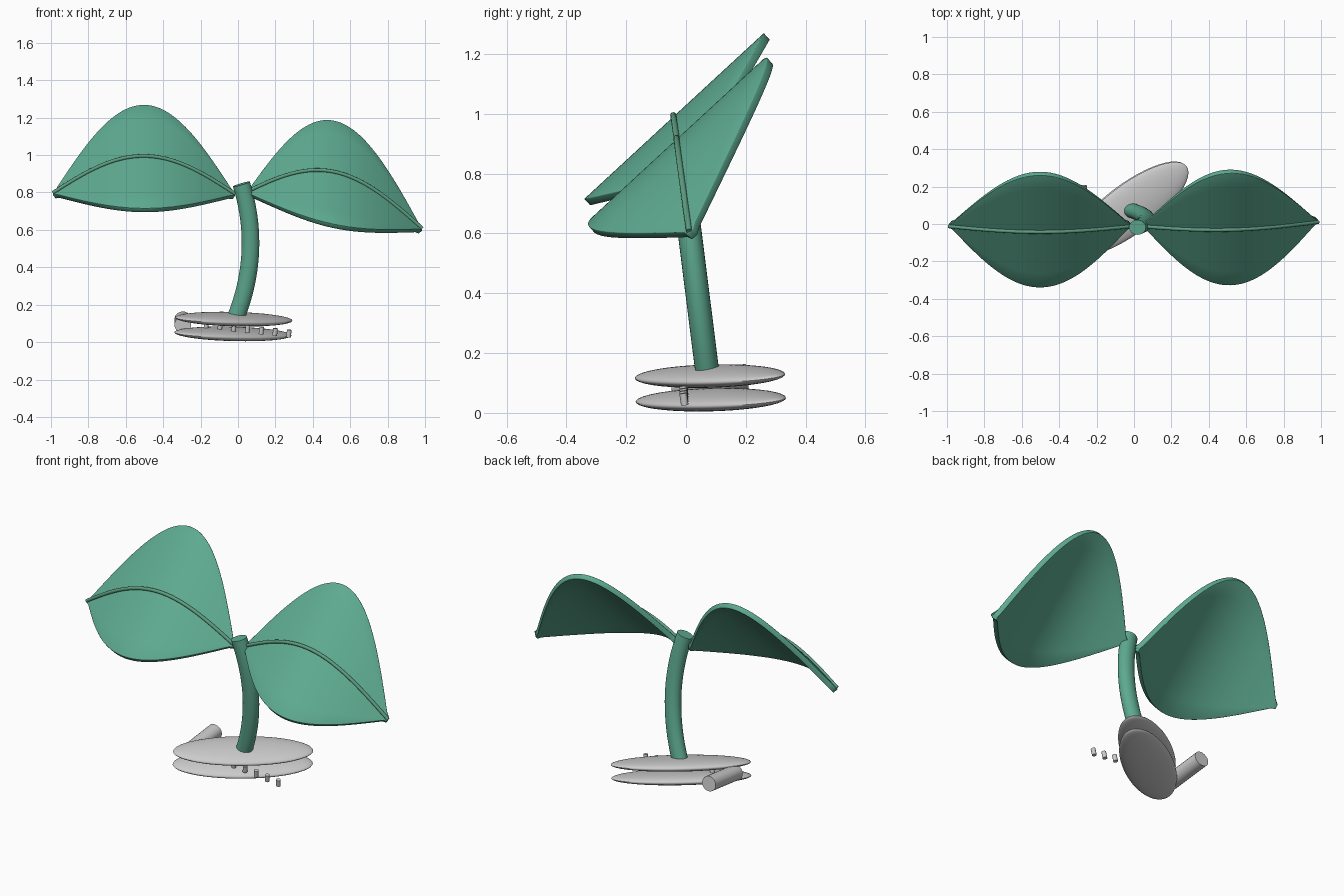
import bpy, bmesh
from math import sin, cos, pi, radians
from mathutils import Vector, Matrix

if "Cube" in bpy.data.objects:
    bpy.data.objects.remove(bpy.data.objects["Cube"])

green = bpy.data.materials.new("leaf_green")
green.diffuse_color = (0.11, 0.40, 0.28, 1)
green.use_nodes = True
green.node_tree.nodes["Principled BSDF"].inputs["Base Color"].default_value = green.diffuse_color
rib_green = bpy.data.materials.new("rib_green")
rib_green.diffuse_color = (0.11, 0.34, 0.22, 1)
rib_green.use_nodes = True
rib_green.node_tree.nodes["Principled BSDF"].inputs["Base Color"].default_value = rib_green.diffuse_color


def finish(name, bm, mat=None, angle=40):
    bmesh.ops.recalc_face_normals(bm, faces=bm.faces)
    me = bpy.data.meshes.new(name)
    bm.to_mesh(me)
    bm.free()
    ob = bpy.data.objects.new(name, me)
    bpy.context.collection.objects.link(ob)
    if mat:
        me.materials.append(mat)
    bpy.ops.object.select_all(action='DESELECT')
    ob.select_set(True)
    bpy.context.view_layer.objects.active = ob
    bpy.ops.object.shade_smooth_by_angle(angle=radians(angle))
    return ob


def tube(name, path, ra, rb, ref, mat=None, sides=24):
    """Capped tube along a path, elliptical section."""
    bm = bmesh.new()
    path = [Vector(p) for p in path]
    rings = []
    for i, p in enumerate(path):
        t = (path[min(i + 1, len(path) - 1)] - path[max(i - 1, 0)]).normalized()
        a = t.cross(Vector(ref)).normalized()
        b = t.cross(a)
        rings.append([bm.verts.new(p + a * ra * cos(2 * pi * k / sides) + b * rb * sin(2 * pi * k / sides))
                      for k in range(sides)])
    for r, s in zip(rings, rings[1:]):
        for k in range(sides):
            bm.faces.new((r[k], r[k - 1], s[k - 1], s[k]))
    bm.faces.new(rings[0])
    bm.faces.new(rings[-1])
    return finish(name, bm, mat)


def leaf(name, root, tip, bow, n=48, m=8):
    """Arched blade: a sine-width sheet swept along a bowed midline, plus its rib."""
    root, tip, bow = Vector(root), Vector(tip), Vector(bow)
    across = Vector((0, 0.30, 0.277))
    mid = [root.lerp(tip, i / n) + bow * sin(pi * i / n) for i in range(n + 1)]
    up = Vector((0, -0.68, 0.73))
    # closed shell: upper sheet and lower sheet with a wall around the rim
    bm = bmesh.new()
    grid = []
    for i, p in enumerate(mid):
        w = max(sin(pi * i / n), 0.03)
        grid.append([bm.verts.new(p + across * w * (2 * j / m - 1)) for j in range(m + 1)])
    for r, s in zip(grid, grid[1:]):
        for j in range(m):
            f = bm.faces.new((r[j], r[j + 1], s[j + 1], s[j]))
            f.normal_update()
            if f.normal.dot(up) < 0:
                f.normal_flip()
    ob = finish(name, bm, green)
    if ob.data.polygons[len(ob.data.polygons) // 2].normal.dot(up) < 0:
        ob.data.flip_normals()
    sol = ob.modifiers.new("thickness", 'SOLIDIFY')
    sol.thickness, sol.offset = 0.03, -1
    bev = ob.modifiers.new("soft_rim", 'BEVEL')
    bev.width, bev.segments, bev.limit_method, bev.angle_limit = 0.009, 2, 'ANGLE', radians(60)
    tube(name + "_rib", [p + up * 0.004 for p in mid], 0.010, 0.010, (0, 1, 0), rib_green, 12)


# leaves
leaf("leaf_left", (-0.015, -0.01, 0.79), (-0.99, -0.01, 0.795), (0, -0.03, 0.20))
leaf("leaf_right", (0.045, -0.01, 0.80), (0.985, 0.013, 0.605), (0, -0.03, 0.205))

# curved stem: quadratic arc leaning forward
x0, x1, x2 = -0.012, 0.066, 0.018
stem = []
for i in range(21):
    t = i / 20
    x = x0 * (1 - t) * (1 - 2 * t) + x1 * 4 * t * (1 - t) * 1.0 + x2 * t * (2 * t - 1)
    stem.append((x, 0.072 - 0.09 * t, 0.13 + 0.715 * t))
tube("stem", stem, 0.047, 0.040, (0, 1, 0), green)

# stacked flattened discs, tilted like the whole plant
normal = Vector((0.115, -0.14, 1)).normalized()
tilt = Vector((0, 0, 1)).rotation_difference(normal).to_matrix().to_4x4()
for name, c in (("upper_disc", (-0.022, 0.08, 0.123)), ("lower_disc", (-0.027, 0.083, 0.044))):
    bm = bmesh.new()
    bmesh.ops.create_uvsphere(bm, u_segments=48, v_segments=24, radius=1)
    bm.transform(Matrix.Translation(c) @ tilt @ Matrix.Rotation(radians(37), 4, 'Z')
                 @ Matrix.Diagonal((0.38, 0.132, 0.032, 1)))
    finish(name, bm)

# side barrel
tube("side_barrel", [(-0.295, -0.05, 0.092), (-0.295, 0.205, 0.121)], 0.045, 0.043, (0, 0, 1))

# row of small pegs
for i in range(7):
    c = Vector((0.272 - 0.0735 * i, -0.007, 0.046 + 0.0082 * i))
    tube(f"peg_{i + 1}", [c - normal * 0.02, c + normal * 0.02], 0.0125, 0.0125, (0, 1, 0), None, 16)
